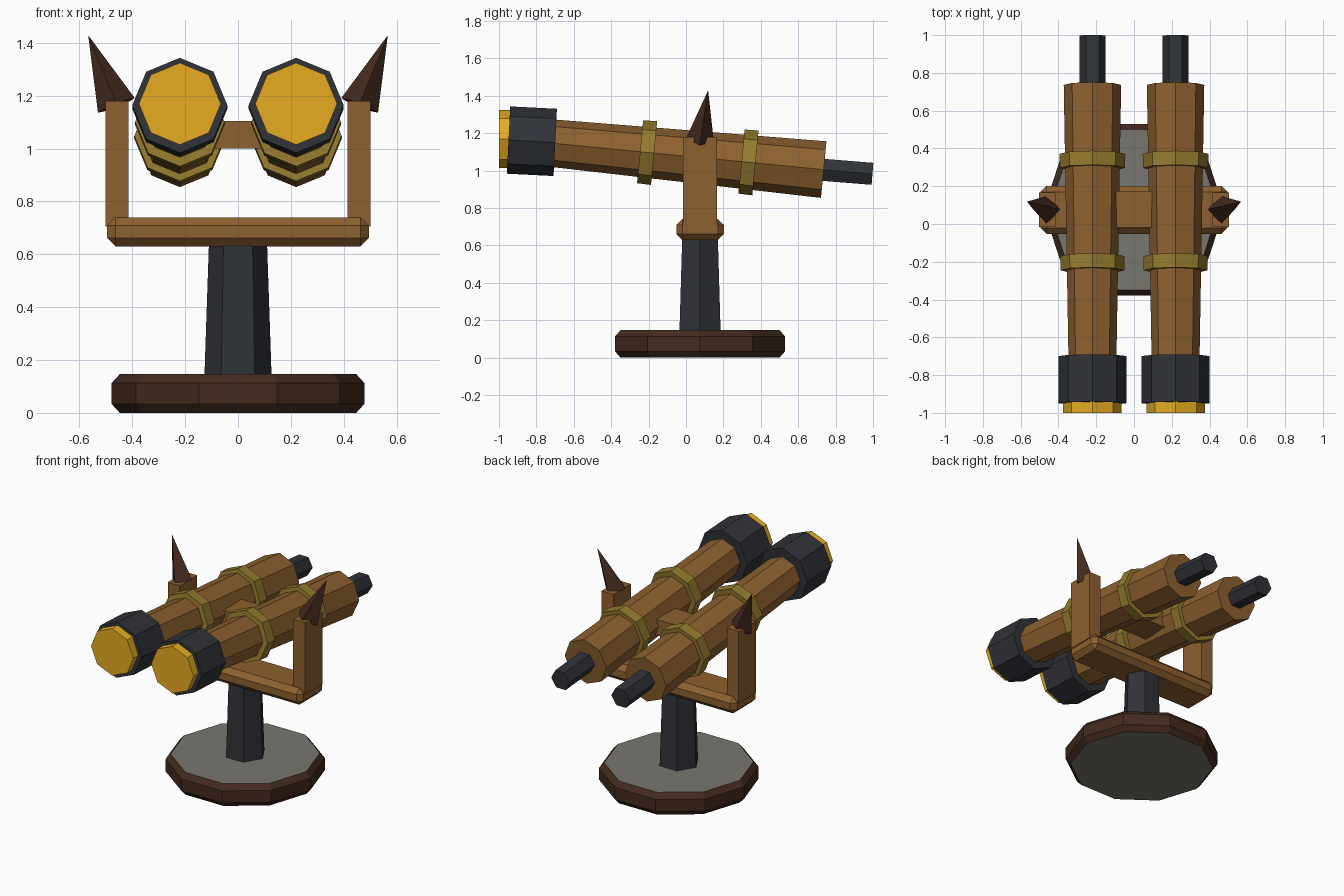
import bpy, bmesh
from math import pi, cos, sin
from mathutils import Vector, Matrix

if "Cube" in bpy.data.objects:
    bpy.data.objects.remove(bpy.data.objects["Cube"])


def material(name, srgb):
    m = bpy.data.materials.new(name)
    m.diffuse_color = [c ** 2.2 for c in srgb] + [1]
    m.use_nodes = True
    m.node_tree.nodes["Principled BSDF"].inputs["Base Color"].default_value = m.diffuse_color
    return m


WOOD = material("wood", (0.55, 0.38, 0.20))
DARK_WOOD = material("dark_wood", (0.27, 0.18, 0.14))
IRON = material("iron", (0.20, 0.21, 0.23))
BRASS = material("brass", (0.58, 0.48, 0.20))
GOLD = material("gold", (0.90, 0.67, 0.15))
STONE = material("stone", (0.47, 0.46, 0.43))


def finish(bm, name, mats):
    bmesh.ops.recalc_face_normals(bm, faces=bm.faces)
    me = bpy.data.meshes.new(name)
    bm.to_mesh(me)
    bm.free()
    for m in mats:
        me.materials.append(m)
    ob = bpy.data.objects.new(name, me)
    bpy.context.collection.objects.link(ob)
    return ob


def loft(name, sides, rings, mats, matrix):
    """Faceted solid through (height, radius) rings along local z."""
    bm = bmesh.new()
    loops = [[bm.verts.new((r * cos(2 * pi * i / sides), r * sin(2 * pi * i / sides), z))
              for i in range(sides)] for z, r in rings]
    for a, b in zip(loops, loops[1:]):
        for i in range(sides):
            j = (i + 1) % sides
            bm.faces.new((a[i], a[j], b[j], b[i]))
    for cap in (loops[0][::-1], loops[-1]):
        bm.faces.new(cap).material_index = len(mats) - 1
    ob = finish(bm, name, mats)
    ob.matrix_world = matrix
    return ob


def box(name, lo, hi, mat, bevel=0):
    bm = bmesh.new()
    bmesh.ops.create_cube(bm, size=1)
    lo, hi = Vector(lo), Vector(hi)
    for v in bm.verts:
        v.co = Vector([c * d for c, d in zip(v.co, hi - lo)]) + (lo + hi) / 2
    if bevel:
        bmesh.ops.bevel(bm, geom=bm.edges[:], offset=bevel, segments=1, affect='EDGES')
    return finish(bm, name, [mat])


def tube(name, x, y, length, r0, r1, tilt, sides, mat):
    """Tube piece centred on the sloping barrel axis, running front to back."""
    z = 1.157 - 0.097 * (y + 0.824)
    m = Matrix.Translation((x, y, z)) @ Matrix.Rotation(-(pi / 2 + tilt), 4, 'X')
    return loft(name, sides, [(-length / 2, r0), (length / 2, r1)], [mat], m)


# Stand: chamfered ten-sided base with stone faces, and six-sided post
CY = 0.075
stand = Matrix.Translation((0, CY, 0))
loft("base", 10, [(0, 0.447), (0.034, 0.478), (0.113, 0.478), (0.147, 0.447)],
     [DARK_WOOD, STONE], stand)
loft("post", 6, [(0.14, 0.127), (0.64, 0.11)], [IRON], stand)

# Cradle crossbar and the block joining the barrels
box("crossbar", (-0.495, CY - 0.127, 0.63), (0.495, CY + 0.127, 0.74), WOOD, 0.032)
box("barrel_link", (-0.15, CY - 0.093, 1.0), (0.15, CY + 0.1, 1.104), WOOD)

for s, side in ((-1, "left"), (1, "right")):
    # Upright arm with a spike leaning outward
    x0, x1 = sorted((s * 0.415, s * 0.502))
    box(side + "_arm", (x0, CY - 0.091, 0.705), (x1, CY + 0.091, 1.18), WOOD)
    root, tip = Vector((s * 0.46, CY, 1.163)), Vector((s * 0.566, 0.118, 1.427))
    axis = tip - root
    turn = Vector((0, 0, 1)).rotation_difference(axis).to_matrix().to_4x4()
    loft(side + "_spike", 4, [(0, 0.075), (axis.length, 0.0005)], [DARK_WOOD],
         Matrix.Translation(root) @ turn)

    # Barrel with bands, muzzle, lens and rear rod
    x = s * 0.22
    tube(side + "_barrel", x, -0.045, 1.57, 0.125, 0.152, 0.097, 8, WOOD)
    tube(side + "_front_band", x, -0.208, 0.075, 0.169, 0.171, 0.097, 8, BRASS)
    tube(side + "_rear_band", x, 0.334, 0.075, 0.172, 0.174, 0.097, 8, BRASS)
    tube(side + "_muzzle", x, -0.824, 0.25, 0.18, 0.18, 0.05, 8, IRON)
    tube(side + "_lens", x, -0.95, 0.10, 0.155, 0.155, 0.0, 8, GOLD)
    tube(side + "_rear_rod", x, 0.85, 0.295, 0.068, 0.068, 0.08, 6, IRON)
